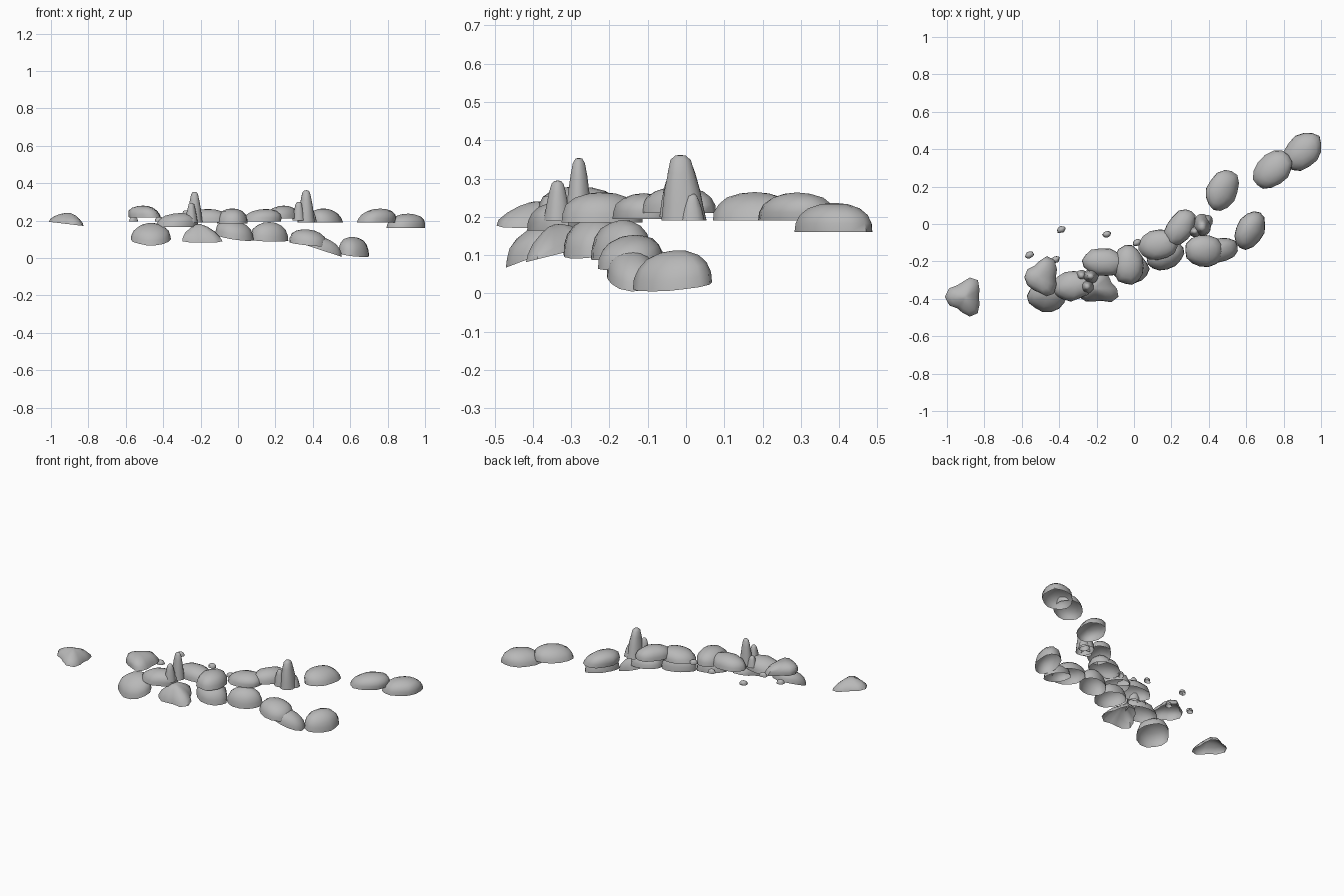
import bpy, bmesh, random
from math import cos, sin, pi, radians

cube = bpy.data.objects.get("Cube")
if cube:
    bpy.data.objects.remove(cube)

grey = bpy.data.materials.new("stone grey")
grey.use_nodes = True
colour = (0.48, 0.48, 0.48, 1)
grey.diffuse_color = colour
grey.node_tree.nodes["Principled BSDF"].inputs["Base Color"].default_value = colour

# Profiles as (radius, height) fractions from base to crown
DOME = [(1, 0), (0.97, 0.3), (0.87, 0.58), (0.65, 0.81), (0.34, 0.95)]
PEAK = [(1, 0), (0.94, 0.25), (0.74, 0.55), (0.45, 0.82), (0.2, 0.96)]
SPIRE = [(1, 0), (0.9, 0.2), (0.78, 0.45), (0.6, 0.72), (0.44, 0.92), (0.24, 0.99)]
SIDES = 14
rng = random.Random(4)
stones = []


def stone(name, x, y, rx, ry, z, height, turn=0, slope=(0, 0), tri=0, phase=0,
          lean=(0, 0), profile=DOME, rough=0.05):
    """Hollow stone shell: a lumpy elliptical footprint lofted up a profile and sheared."""
    bm = bmesh.new()
    lumps = [1 + rng.uniform(-rough, rough) for _ in range(SIDES)]
    t = radians(turn)

    def point(px, py, up):
        wx = px * cos(t) - py * sin(t) + lean[0] * up
        wy = px * sin(t) + py * cos(t) + lean[1] * up
        return bm.verts.new((x + wx, y + wy,
                             z + height * up + slope[0] * wx + slope[1] * wy))

    rings = []
    for r, up in profile:
        ring = []
        for i in range(SIDES):
            a = 2 * pi * i / SIDES
            k = r * lumps[i] * (1 + tri * cos(3 * (a - radians(phase))))
            k *= 1 + up * rng.uniform(-rough, rough)
            ring.append(point(rx * k * cos(a), ry * k * sin(a), up))
        rings.append(ring)
    for low, high in zip(rings, rings[1:]):
        for i in range(SIDES):
            j = (i + 1) % SIDES
            bm.faces.new((low[i], low[j], high[j], high[i]))
    crown = point(0, 0, 1)
    for i in range(SIDES):
        bm.faces.new((rings[-1][i], rings[-1][(i + 1) % SIDES], crown))
    mesh = bpy.data.meshes.new(name)
    bm.to_mesh(mesh)
    bm.free()
    mesh.materials.append(grey)
    ob = bpy.data.objects.new(name, mesh)
    bpy.context.collection.objects.link(ob)
    stones.append(ob)


# Upper row, from right end to left end
stone("outlying_stone", -0.9, -0.39, 0.09, 0.098, 0.18, 0.06, tri=0.2, phase=60,
      slope=(-0.12, 0), profile=PEAK)
stone("upper_stone_a", -0.487, -0.285, 0.085, 0.1, 0.215, 0.065, tri=0.18, phase=62,
      lean=(-0.02, 0))
stone("upper_stone_b", -0.33, -0.33, 0.11, 0.08, 0.165, 0.075, turn=12, lean=(0.02, 0))
stone("upper_stone_c", -0.16, -0.205, 0.115, 0.075, 0.19, 0.072, turn=-5)
stone("upper_stone_d", -0.03, -0.22, 0.085, 0.105, 0.185, 0.08)
stone("upper_stone_e", 0.13, -0.11, 0.105, 0.08, 0.195, 0.067, turn=15, lean=(0.02, 0))
stone("upper_stone_f", 0.245, -0.02, 0.11, 0.07, 0.21, 0.07, turn=55)
stone("upper_stone_g", 0.475, 0.18, 0.115, 0.08, 0.19, 0.075, turn=65, lean=(-0.02, 0))
stone("upper_stone_h", 0.74, 0.29, 0.12, 0.085, 0.19, 0.074, turn=45, lean=(0.02, 0))
stone("upper_stone_i", 0.9, 0.388, 0.118, 0.088, 0.16, 0.077, turn=42, lean=(0.01, 0))

# Lower row, leaning down towards the front
stone("lower_stone_a", -0.465, -0.385, 0.105, 0.085, 0.1, 0.08, slope=(0, 0.38))
stone("lower_stone_b", -0.19, -0.345, 0.1, 0.085, 0.1, 0.08, tri=0.22, phase=90,
      slope=(0, 0.25), lean=(-0.02, 0), profile=PEAK)
stone("lower_stone_c", -0.02, -0.24, 0.1, 0.08, 0.11, 0.09, slope=(-0.15, 0.15))
stone("lower_stone_d", 0.17, -0.17, 0.105, 0.07, 0.095, 0.097, turn=25, slope=(-0.05, 0.1))
stone("lower_stone_e", 0.375, -0.145, 0.105, 0.085, 0.075, 0.077, slope=(-0.1, 0.1))
stone("lower_stone_f", 0.46, -0.14, 0.1, 0.065, 0.037, 0.072, turn=15, slope=(-0.33, 0))
stone("lower_stone_g", 0.62, -0.033, 0.112, 0.074, 0.02, 0.092, turn=60, slope=(-0.15, 0.12))

# Two clusters of standing stones
stone("left_spire", 0.365, -0.005, 0.048, 0.06, 0.19, 0.172, lean=(0, -0.01), profile=SPIRE)
stone("left_side_spire", 0.325, -0.04, 0.034, 0.03, 0.2, 0.1, profile=SPIRE)
stone("left_spire_foot", 0.39, 0.015, 0.032, 0.035, 0.19, 0.07, profile=SPIRE)
stone("right_spire", -0.232, -0.28, 0.042, 0.036, 0.19, 0.164, profile=SPIRE)
stone("right_side_spire", -0.25, -0.335, 0.034, 0.036, 0.19, 0.105, profile=SPIRE)
stone("right_spire_foot", -0.28, -0.275, 0.03, 0.03, 0.19, 0.065, profile=SPIRE)

# Scattered pebbles behind the rows
for i, (px, py) in enumerate([(-0.56, -0.165), (-0.39, -0.03), (-0.145, -0.055),
                              (-0.42, -0.19), (0.015, -0.1)]):
    stone(f"pebble_{i + 1}", px, py, 0.024, 0.018, 0.195, 0.025, turn=25, rough=0.12)

# Smooth shells with only hard creases kept sharp
bpy.ops.object.select_all(action="DESELECT")
for ob in stones:
    ob.select_set(True)
bpy.context.view_layer.objects.active = stones[0]
bpy.ops.object.shade_smooth_by_angle(angle=radians(50))
